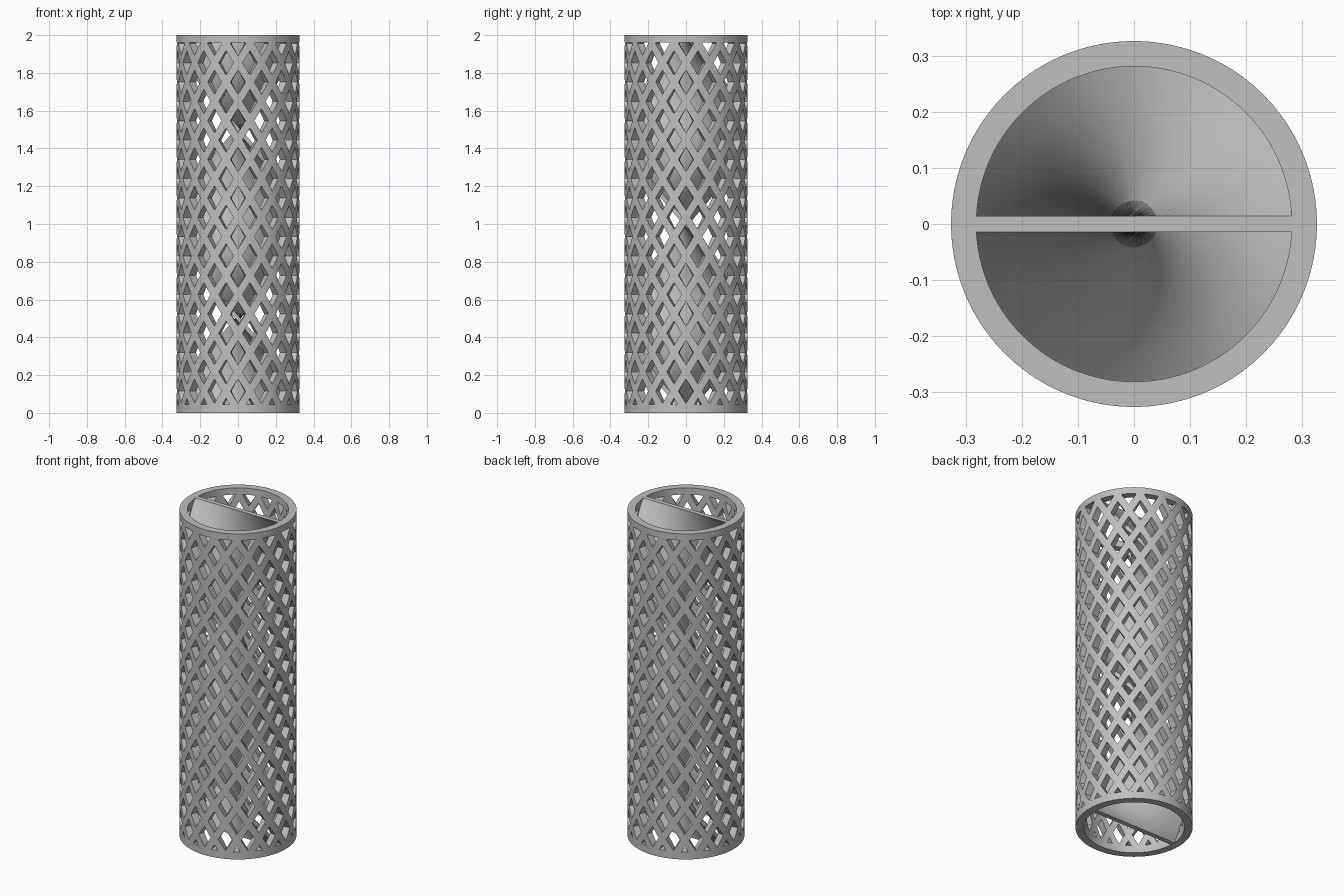
import bpy, bmesh
from math import pi, sin, cos, radians
from mathutils import Vector

HEIGHT = 2.0
R_OUT, R_IN = 0.326, 0.281
COLUMNS = 16                 # openings around the tube
HALF = pi / COLUMNS          # half an opening pitch, as an angle
PITCH = 0.2045               # vertical opening pitch
FIRST_Z = 0.115
OPEN = 0.63                  # opening size relative to its cell
BAND_LOW, BAND_HIGH = 0.045, 1.96
STEP = HALF / 4

cube = bpy.data.objects.get("Cube")
if cube:
    bpy.data.objects.remove(cube, do_unlink=True)

grey = bpy.data.materials.new("plain_grey")
grey.use_nodes = True
colour = (0.52, 0.52, 0.52, 1)
grey.diffuse_color = colour
grey.node_tree.nodes["Principled BSDF"].inputs["Base Color"].default_value = colour


def finish(bm, name):
    bmesh.ops.recalc_face_normals(bm, faces=bm.faces[:])
    mesh = bpy.data.meshes.new(name)
    bm.to_mesh(mesh)
    bm.free()
    mesh.materials.append(grey)
    obj = bpy.data.objects.new(name, mesh)
    bpy.context.collection.objects.link(obj)
    bpy.ops.object.select_all(action="DESELECT")
    obj.select_set(True)
    bpy.context.view_layer.objects.active = obj
    bpy.ops.object.shade_smooth_by_angle(angle=radians(30))
    return obj


def bisect(bm, co, normal, clear=False):
    bmesh.ops.bisect_plane(bm, geom=bm.verts[:] + bm.edges[:] + bm.faces[:], dist=1e-6,
                           plane_co=co, plane_no=normal, clear_outer=clear)


def roll_up(bm):
    """Wrap a flat sheet (x = angle, z = height) into a thick tube."""
    for v in bm.verts:
        angle = v.co.x
        v.co = (R_OUT * cos(angle), R_OUT * sin(angle), v.co.z)
    bmesh.ops.remove_doubles(bm, verts=bm.verts[:], dist=1e-5)
    inner = bmesh.ops.extrude_face_region(bm, geom=bm.faces[:], use_keep_orig=True)
    for v in inner["geom"]:
        if isinstance(v, bmesh.types.BMVert):
            v.co.x *= R_IN / R_OUT
            v.co.y *= R_IN / R_OUT


# Lattice wall: diamond frames laid flat, trimmed, then rolled up
bm = bmesh.new()
corners = [(HALF, 0), (0, PITCH / 2), (-HALF, 0), (0, -PITCH / 2)]
for col in range(2 * COLUMNS):
    for row in range(-1, 11):
        u = col * HALF
        z = FIRST_Z + (row + 0.5 * (col % 2)) * PITCH
        outer = [bm.verts.new((u + a, 0, z + b)) for a, b in corners]
        inner = [bm.verts.new((u + a * OPEN, 0, z + b * OPEN)) for a, b in corners]
        for k in range(4):
            n = (k + 1) % 4
            bm.faces.new((outer[k], outer[n], inner[n], inner[k]))
bmesh.ops.remove_doubles(bm, verts=bm.verts[:], dist=1e-5)
bisect(bm, Vector((0, 0, BAND_LOW)), Vector((0, 0, -1)), True)
bisect(bm, Vector((0, 0, BAND_HIGH)), Vector((0, 0, 1)), True)
for k in range(-4, 8 * COLUMNS + 1):
    bisect(bm, Vector((k * STEP, 0, 0)), Vector((1, 0, 0)))
roll_up(bm)
finish(bm, "lattice_wall")

# Solid bands at both ends
for name, low, high in (("bottom_band", 0, BAND_LOW), ("top_band", BAND_HIGH, HEIGHT)):
    bm = bmesh.new()
    for k in range(8 * COLUMNS):
        u, w = k * STEP, (k + 1) * STEP
        bm.faces.new([bm.verts.new((a, 0, z)) for a, z in
                      ((u, low), (w, low), (w, high), (u, high))])
    roll_up(bm)
    finish(bm, name)

# Twisted divider: a thin plate making one full turn over the height
LAYERS, SPANS, REACH, THICK = 128, 12, R_IN + 0.003, 0.029
xs = [REACH * (2 * i / SPANS - 1) for i in range(SPANS + 1)]
section = [(x, -THICK / 2) for x in xs] + [(x, THICK / 2) for x in reversed(xs)]
bm = bmesh.new()
loops = []
for layer in range(LAYERS + 1):
    z = HEIGHT * layer / LAYERS
    turn = (HEIGHT - z) * pi
    c, s = cos(turn), sin(turn)
    loops.append([bm.verts.new((x * c - y * s, x * s + y * c, z)) for x, y in section])
count = len(section)
for lower, upper in zip(loops, loops[1:]):
    for i in range(count):
        j = (i + 1) % count
        bm.faces.new((lower[i], lower[j], upper[j], upper[i]))
bm.faces.new(loops[0])
bm.faces.new(loops[-1])
finish(bm, "twisted_divider")
